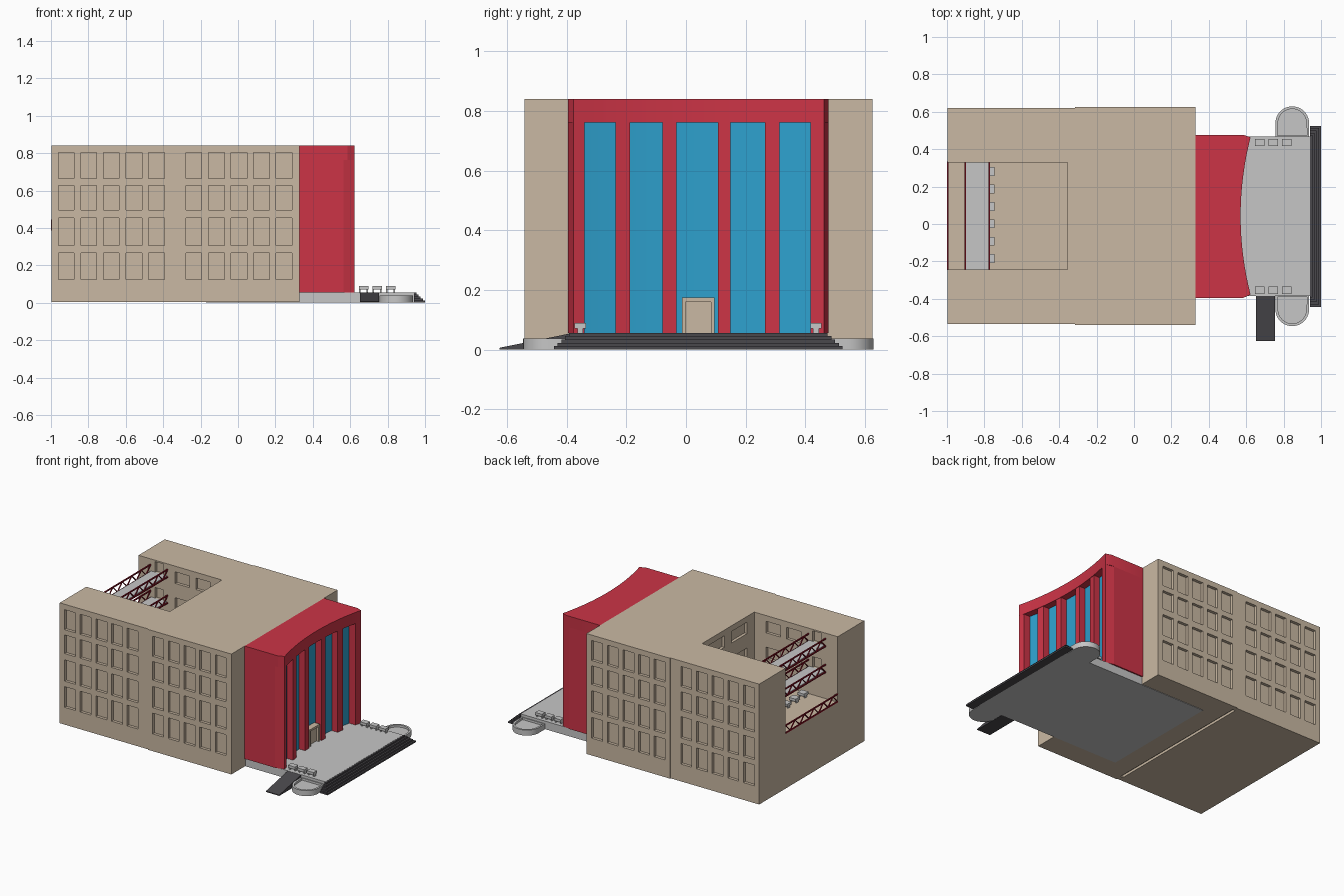
import bpy, bmesh, math
from mathutils import Vector

if "Cube" in bpy.data.objects:
    bpy.data.objects.remove(bpy.data.objects["Cube"])


def material(name, rgb):
    m = bpy.data.materials.new(name)
    lin = [((c / 255 + 0.055) / 1.055) ** 2.4 for c in rgb]
    m.diffuse_color = (*lin, 1)
    m.use_nodes = True
    m.node_tree.nodes["Principled BSDF"].inputs["Base Color"].default_value = m.diffuse_color
    return m


TAN = material("tan_render", (202, 185, 163))
RED = material("red_cladding", (204, 52, 70))
GREY = material("pale_concrete", (198, 198, 198))
BLUE = material("blue_glass", (46, 161, 206))
DARK = material("dark_stone", (74, 72, 76))
TRUSS = material("deep_red_steel", (140, 18, 36))


def finish(name, bm, mat, smooth=False):
    bmesh.ops.recalc_face_normals(bm, faces=bm.faces)
    me = bpy.data.meshes.new(name)
    bm.to_mesh(me)
    bm.free()
    ob = bpy.data.objects.new(name, me)
    bpy.context.collection.objects.link(ob)
    if mat:
        me.materials.append(mat)
    if smooth:
        bpy.ops.object.select_all(action='DESELECT')
        ob.select_set(True)
        bpy.context.view_layer.objects.active = ob
        bpy.ops.object.shade_smooth_by_angle(angle=math.radians(25))
    return ob


def add_box(bm, x0, x1, y0, y1, z0, z1):
    vs = bmesh.ops.create_cube(bm, size=1)["verts"]
    for v in vs:
        v.co = Vector(((x0 + x1) / 2 + v.co.x * (x1 - x0),
                       (y0 + y1) / 2 + v.co.y * (y1 - y0),
                       (z0 + z1) / 2 + v.co.z * (z1 - z0)))


def boxes(name, dims, mat):
    bm = bmesh.new()
    for d in dims:
        add_box(bm, *d)
    return finish(name, bm, mat)


def prism(name, pts, z0, z1, mat, smooth=False, rim=None):
    bm = bmesh.new()
    low = bm.faces.new([bm.verts.new((x, y, z0)) for x, y in pts])
    ret = bmesh.ops.extrude_face_region(bm, geom=[low], use_keep_orig=True)
    for g in ret["geom"]:
        if isinstance(g, bmesh.types.BMVert):
            g.co.z = z1
    top = [g for g in ret["geom"] if isinstance(g, bmesh.types.BMFace)]
    bmesh.ops.recalc_face_normals(bm, faces=bm.faces)
    if rim:  # inset the top face, then sink it through a vertical inner wall
        bmesh.ops.inset_region(bm, faces=top, thickness=rim[0])
        inner = bmesh.ops.extrude_face_region(bm, geom=top)
        bmesh.ops.delete(bm, geom=top, context='FACES')
        for g in inner["geom"]:
            if isinstance(g, bmesh.types.BMVert):
                g.co.z -= rim[1]
    return finish(name, bm, mat, smooth)


def cut(target, cutter):
    cutter.hide_render = True
    mod = target.modifiers.new("cut", 'BOOLEAN')
    mod.operation, mod.object, mod.solver = 'DIFFERENCE', cutter, 'EXACT'
    bpy.context.view_layer.objects.active = target
    bpy.ops.object.modifier_apply(modifier=mod.name)
    bpy.data.objects.remove(cutter)


# ---- main block: two wings with a slight step between them
W = -0.997
block = prism("main_block", [(W, -0.535), (-0.315, -0.535), (-0.315, -0.541), (0.328, -0.541),
                             (0.328, 0.626), (-0.315, 0.626), (-0.315, 0.62), (W, 0.62)],
              0.003, 0.84, TAN)
CY0, CY1, CX, CZ = -0.243, 0.33, -0.355, 0.385
cut(block, boxes("courtyard_cutter", [(-1.2, CX, CY0, CY1, CZ, 1.0)], None))

# ---- window niches on both long walls and inside the courtyard
rows = [(0.123, 0.267), (0.305, 0.453), (0.497, 0.626), (0.663, 0.802)]
cols = [-0.918 + 0.1205 * i for i in range(5)] + [-0.236 + 0.1205 * i for i in range(5)]
D = 0.02
niches = []
for z0, z1 in rows:
    for x in cols:
        left = x < -0.315
        f, b = (-0.535, 0.62) if left else (-0.541, 0.626)
        niches.append((x - 0.042, x + 0.042, f - 0.1, f + D, z0, z1))
        niches.append((x - 0.042, x + 0.042, b - D, b + 0.1, z0, z1))
for z0, z1 in [(0.54, 0.62), (0.72, 0.80)]:
    for x in (-0.66, -0.5):
        niches.append((x - 0.055, x + 0.055, CY0 - D, CY0 + 0.05, z0, z1))
        niches.append((x - 0.055, x + 0.055, CY1 - 0.05, CY1 + D, z0, z1))
    for y in (-0.08, 0.17):
        niches.append((CX - 0.05, CX + D, y - 0.085, y + 0.085, z0, z1))
# bridge doorways and the joint under the two wings
for z0 in (0.575, 0.755):
    niches.append((-0.87, -0.805, CY0 - D, CY0 + 0.05, z0, z0 + 0.075))
    niches.append((-0.87, -0.805, CY1 - 0.05, CY1 + D, z0, z0 + 0.075))
niches.append((-0.33, -0.31, -0.5, 0.59, -0.1, 0.02))
cut(block, boxes("niche_cutter", niches, None))


# ---- courtyard bridges with lattice rails
def truss(name, x, z, n=11, h=0.06, t=0.004):
    bm = bmesh.new()
    for zc in (z + t, z + h - t):
        add_box(bm, x - t, x + t, CY0, CY1, zc - t, zc + t)
    step = (CY1 - CY0) / n
    for i in range(n):
        ya, yb = CY0 + i * step, CY0 + (i + 1) * step
        za, zb = (z + t, z + h - t) if i % 2 == 0 else (z + h - t, z + t)
        ring = [bm.verts.new((x + sx * t * 0.8, y + sy * t, zz))
                for y, zz in ((ya, za), (yb, zb))
                for sx, sy in ((-1, -1), (1, -1), (1, 1), (-1, 1))]
        for k in range(4):
            j = (k + 1) % 4
            bm.faces.new((ring[k], ring[j], ring[4 + j], ring[4 + k]))
        bm.faces.new(ring[3::-1])
        bm.faces.new(ring[4:])
    return finish(name, bm, TRUSS)


truss("terrace_rail", -0.996, CZ)
for label, z in (("lower", 0.565), ("upper", 0.745)):
    truss(label + "_bridge_outer_rail", -0.903, z)
    truss(label + "_bridge_inner_rail", -0.773, z)
    boxes(label + "_bridge_deck", [(-0.899, -0.777, CY0, CY1, z, z + 0.012)], GREY)


def bench_boxes(x, y, z, w, d):
    yield (x - w / 2, x + w / 2, y - d / 2, y + d / 2, z + 0.015, z + 0.033)
    for s in (-1, 1):
        cx, cy = x + s * (w / 2 - 0.006), y
        yield (cx - 0.004, cx + 0.004, cy - d / 4, cy + d / 4, z, z + 0.016)


boxes("terrace_benches", [b for i in range(6)
                          for b in bench_boxes(-0.77, -0.185 + 0.093 * i, CZ, 0.05, 0.047)], GREY)

# ---- forecourt platform, steps, ramp, planters and benches
P = 0.056
boxes("platform", [(-0.17, 0.942, -0.385, 0.468, 0, P)], GREY)
boxes("front_steps", [(0.94, 1.0 - 0.0115 * i, -0.443 + 0.0125 * i, 0.525 - 0.0125 * i,
                       0.0112 * i, 0.0112 * (i + 1) - (0.001 if i == 4 else 0)) for i in range(5)], DARK)
ramp = boxes("side_ramp", [(0.652, 0.755, -0.625, -0.384, 0, P - 0.001)], DARK)
for v in ramp.data.vertices:
    if v.co.y < -0.5 and v.co.z > 0.01:
        v.co.z = 0.006
for label, y, s in (("front", -0.38, -1), ("back", 0.463, 1)):
    arc = [(0.846 + 0.09 * math.cos(a), y + s * (0.076 + 0.09 * math.sin(a)))
           for a in (math.pi * i / 20 for i in range(21))]
    prism(label + "_planter", [(0.936, y)] + arc + [(0.756, y)], 0, 0.038, GREY, True, (0.014, 0.015))
for label, y in (("front", -0.354), ("back", 0.436)):
    boxes(label + "_benches", [b for x in (0.672, 0.744, 0.816)
                               for b in bench_boxes(x, y, P, 0.052, 0.038)], GREY)

# ---- red entrance hall with a concave front
YC, R = 0.043, 1.69
Y0, Y1, E0, E1 = -0.377, 0.463, -0.395, 0.477


def curve(y0, y1, off, n=16):
    return [(0.57 - off + R - math.sqrt(R * R - (y - YC) ** 2), y)
            for y in (y0 + (y1 - y0) * i / n for i in range(n + 1))]


def strip(y0, y1, out, back, n=16):
    return curve(y0, y1, out, n) + curve(y0, y1, back, n)[::-1]


LZ, REC = 0.762, 0.056
prism("entrance_hall", [(0.325, E0), (0.563, E0)] + curve(Y0, Y1, REC) +
      [(0.563, E1), (0.325, E1)], P, LZ, RED, True)
prism("entrance_lintel", [(0.325, E0), (0.585, E0)] + curve(Y0, Y1, 0) +
      [(0.585, E1), (0.325, E1)], LZ, 0.84, RED, True)
prism("curved_glazing", strip(-0.345, 0.425, REC - 0.007, REC + 0.002), P, LZ, BLUE, True)

# columns between the glass bays, with chamfered end columns
for i, (a, b) in enumerate([(-0.237, -0.187), (-0.078, -0.032), (0.107, 0.149), (0.265, 0.313)]):
    prism("column_%d" % (i + 1), strip(a, b, 0.003, REC + 0.01, 3), P, LZ, RED)
prism("front_end_column", [(0.55, E0), (0.563, E0)] + curve(Y0, -0.34, 0.001, 2) +
      [(0.55, -0.34)], P, LZ, RED)
prism("back_end_column", [(0.55, 0.418)] + curve(0.418, Y1, 0.001, 2) +
      [(0.563, E1), (0.55, E1)], P, LZ, RED)

# ---- entrance doorway: frame posts, header and recessed door leaf
boxes("door_frame", [(0.50, 0.563, -0.013, -0.001, P, 0.174), (0.50, 0.563, 0.083, 0.095, P, 0.174),
                     (0.50, 0.563, -0.001, 0.083, 0.16, 0.174)], TAN)
boxes("door_leaf", [(0.50, 0.545, -0.001, 0.083, P, 0.16)], TAN)
